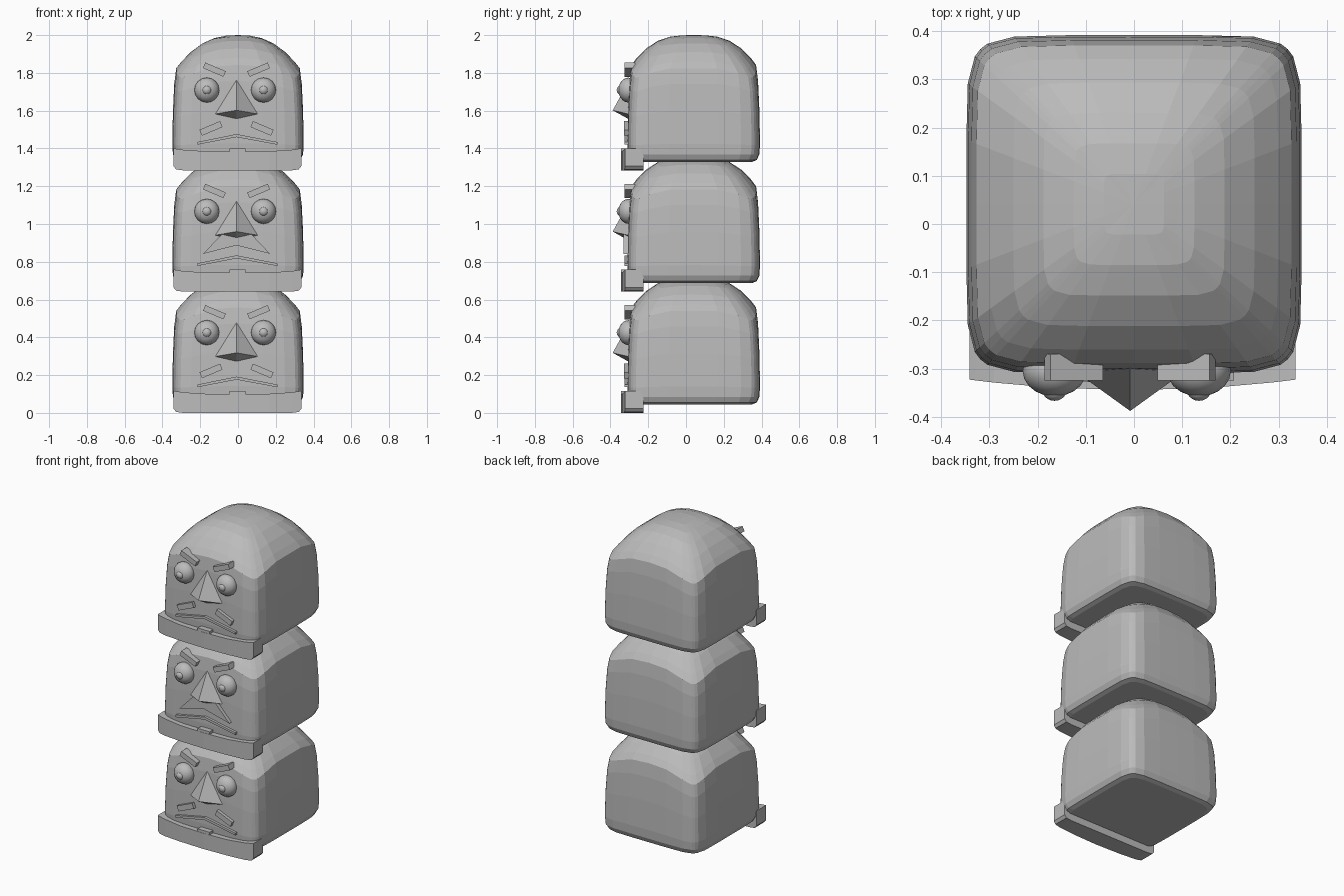
import bpy, bmesh, math
from mathutils import Matrix, Vector

if "Cube" in bpy.data.objects:
    bpy.data.objects.remove(bpy.data.objects["Cube"])

stone = bpy.data.materials.new("stone_grey")
stone.diffuse_color = (0.5, 0.5, 0.5, 1)
stone.use_nodes = True
stone.node_tree.nodes["Principled BSDF"].inputs["Base Color"].default_value = stone.diffuse_color
STEP = 0.642          # height between stacked heads
CX = -0.008           # the face sits slightly off centre


def finish(name, bm):
    bmesh.ops.recalc_face_normals(bm, faces=bm.faces)
    me = bpy.data.meshes.new(name)
    bm.to_mesh(me)
    bm.free()
    me.materials.append(stone)
    ob = bpy.data.objects.new(name, me)
    bpy.context.collection.objects.link(ob)
    return ob


def loft(name, rings, tip=None):
    """Bridge closed rings; cap the start with a face, the end with a fan or face."""
    bm = bmesh.new()
    vs = [[bm.verts.new(p) for p in r] for r in rings]
    n = len(vs[0])
    for a, b in zip(vs, vs[1:]):
        for i in range(n):
            j = (i + 1) % n
            bm.faces.new((a[i], a[j], b[j], b[i]))
    bm.faces.new(vs[0][::-1])
    if tip:
        t = bm.verts.new(tip)
        for i in range(n):
            bm.faces.new((vs[-1][i], vs[-1][(i + 1) % n], t))
    else:
        bm.faces.new(vs[-1])
    return finish(name, bm)


def plate(name, outline, front, z):
    """Extrude an (x, z) outline from inside the head to the given front y."""
    return loft(name, [[(x, y, z + h) for x, h in outline] for y in (-0.27, front)])


def bar(name, cx, cz, length, thick, angle, front, z):
    c, s = math.cos(angle), math.sin(angle)
    pts = [(-1, -1), (1, -1), (1, 1), (-1, 1)]
    out = [(cx + a * length / 2 * c - b * thick / 2 * s,
            cz + a * length / 2 * s + b * thick / 2 * c) for a, b in pts]
    return plate(name, out, front, z)


def ball(name, loc, r, ry):
    bm = bmesh.new()
    m = (Matrix.Translation(loc) @ Matrix.Diagonal((r, ry, r, 1))
         @ Matrix.Rotation(math.pi / 2, 4, 'X'))
    bmesh.ops.create_uvsphere(bm, u_segments=16, v_segments=10, radius=1, matrix=m)
    ob = finish(name, bm)
    ob.data.shade_smooth()
    return ob


# walk round a unit square, denser near the corners
S = [-1, -0.92, -0.72, -0.38, 0, 0.38, 0.72, 0.92]
SQUARE = ([(s, -1) for s in S] + [(1, s) for s in S]
          + [(-s, 1) for s in S] + [(-1, -s) for s in S])


def rounded(u, v, m):
    k = m * (abs(u) ** 8 + abs(v) ** 8) ** (-1 / 8)
    return u * k, v * k


def roof(x, y):
    u, v = abs(x), abs(y)
    return 0.716 - 0.205 * u ** 2.5 - 0.19 * v ** 3 + 0.07 * u * u * v * v


def head(z):
    rings = []
    for h, m in ((0.045, 0.88), (0.055, 0.95), (0.085, 0.99)):
        rings.append([(*rounded(u, v, m), h) for u, v in SQUARE])
    for f, m in ((0.12, 1.0), (0.5, 0.99), (0.82, 0.97), (1.0, 0.94)):
        ring = []
        for u, v in SQUARE:
            x, y = rounded(u, v, m)
            ring.append((x, y, 0.085 + f * (roof(*rounded(u, v, 0.94)) - 0.085)))
        rings.append(ring)
    for m in (0.86, 0.72, 0.54, 0.36, 0.18):
        ring = []
        for u, v in SQUARE:
            x, y = rounded(u, v, m)
            ring.append((x, y, roof(x, y)))
        rings.append(ring)
    rings = [[(0.348 * x, 0.041 + 0.351 * y, z + h) for x, y, h in r] for r in rings]
    return loft("head", rings, (0, 0.041, z + 0.716))


def jaw(z):
    # bowed bar with lifted, rounded ends
    rings = []
    for t in (-1, -0.96, -0.85, -0.5, 0, 0.5, 0.85, 0.96, 1):
        x = -0.003 + 0.338 * t
        yf = -0.345 + 0.022 * t * t
        low = 0.022 if abs(t) == 1 else 0.005 if abs(t) == 0.96 else 0
        top = 0.1 + 0.017 * t ** 4
        rings.append([(x, yf, z + low), (x, yf, z + top),
                      (x, -0.225, z + top), (x, -0.225, z + low)])
    loft("jaw", rings)


def nose(z):
    bm = bmesh.new()
    for p in ((0, -0.30, 0.478), (0, -0.388, 0.318), (-0.115, -0.305, 0.298),
              (0.115, -0.305, 0.298), (0, -0.305, 0.272), (0, -0.26, 0.32)):
        bm.verts.new(Vector(p) + Vector((CX, 0, z)))
    bmesh.ops.convex_hull(bm, input=bm.verts)
    finish("nose", bm)


for i in range(3):
    z = i * STEP
    head(z)
    jaw(z)
    nose(z)
    # raised step in the middle of the jaw
    plate("jaw_step", [(-0.045, 0.08), (0.04, 0.08), (0.04, 0.117), (-0.045, 0.117)], -0.343, z)
    # frowning mouth
    plate("mouth", [(-0.215, 0.136), (CX, 0.176), (0.208, 0.136),
                    (0.208, 0.15), (CX, 0.192), (-0.215, 0.15)], -0.325, z)
    for s in (-1, 1):
        ex = -0.015 + s * 0.15
        ball("eye", (ex, -0.305, z + 0.425), 0.066, 0.053)
        ball("pupil", (ex, -0.345, z + 0.425), 0.025, 0.022)
        bar("brow", CX + s * 0.117, 0.533, 0.118, 0.032, s * 0.4, -0.325, z)
        if i != 1:
            bar("moustache_half", CX + s * 0.135, 0.222, 0.118, 0.034, -s * 0.4, -0.328, z)
    if i == 1:
        # the middle head has one wide moustache
        plate("moustache", [(-0.185, 0.2), (CX, 0.245), (0.17, 0.2),
                            (0.07, 0.305), (-0.085, 0.305)], -0.33, z)
